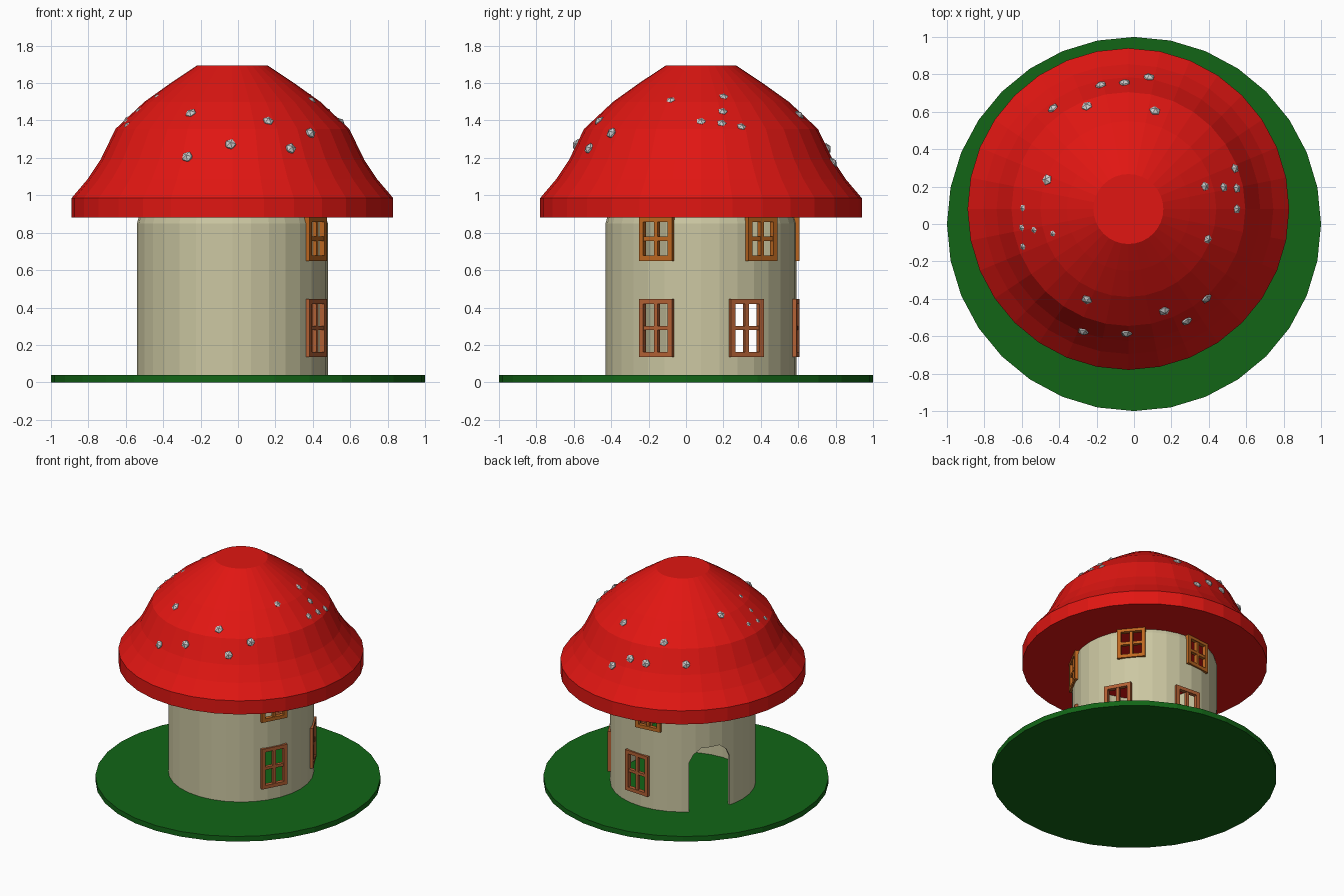
import bpy, bmesh, math
from mathutils import Matrix, Vector

if "Cube" in bpy.data.objects:
    bpy.data.objects.remove(bpy.data.objects["Cube"])

CX, CY, SEG = -0.03, 0.08, 32
WALL_R = 0.51


def material(name, rgb):
    m = bpy.data.materials.new(name)
    m.diffuse_color = (*rgb, 1)
    m.use_nodes = True
    m.node_tree.nodes["Principled BSDF"].inputs["Base Color"].default_value = m.diffuse_color
    return m


RED = material("red", (0.75, 0.008, 0.006))
GREEN = material("green", (0.006, 0.13, 0.008))
CREAM = material("cream", (0.6, 0.57, 0.36))
ORANGE = material("orange", (0.52, 0.14, 0.015))
BROWN = material("brown", (0.46, 0.12, 0.035))


def finish(bm, name, mat=None, matrix=None):
    bmesh.ops.recalc_face_normals(bm, faces=bm.faces)
    me = bpy.data.meshes.new(name)
    bm.to_mesh(me)
    bm.free()
    ob = bpy.data.objects.new(name, me)
    bpy.context.collection.objects.link(ob)
    if mat:
        me.materials.append(mat)
    if matrix:
        ob.matrix_world = matrix
    return ob


def revolve(name, profile, mat, x=0, y=0, closed=False):
    """Turn an (r, z) profile; open profiles get flat end caps."""
    bm = bmesh.new()
    rings = [[bm.verts.new((r * math.cos(2 * math.pi * i / SEG),
                            r * math.sin(2 * math.pi * i / SEG), z))
              for i in range(SEG)] for r, z in profile]
    pairs = list(zip(rings, rings[1:]))
    if closed:
        pairs.append((rings[-1], rings[0]))
    else:
        bm.faces.new(rings[0])
        bm.faces.new(rings[-1])
    for a, b in pairs:
        for i in range(SEG):
            j = (i + 1) % SEG
            bm.faces.new((a[i], a[j], b[j], b[i]))
    return finish(bm, name, mat, Matrix.Translation((x, y, 0)))


def radial(azimuth):
    """Frame at the house centre: local y points outward, x runs along the wall."""
    return Matrix.Translation((CX, CY, 0)) @ Matrix.Rotation(math.radians(azimuth - 90), 4, 'Z')


def box(bm, x0, x1, y0, y1, z0, z1):
    m = Matrix.Translation(((x0 + x1) / 2, (y0 + y1) / 2, (z0 + z1) / 2)) @ \
        Matrix.Diagonal((x1 - x0, y1 - y0, z1 - z0, 1))
    bmesh.ops.create_cube(bm, size=1, matrix=m)


def cut(target, cutter):
    mod = target.modifiers.new("cut", 'BOOLEAN')
    mod.operation, mod.solver, mod.object = 'DIFFERENCE', 'EXACT', cutter
    bpy.context.view_layer.objects.active = target
    bpy.ops.object.modifier_apply(modifier=mod.name)
    bpy.data.objects.remove(cutter)


# Ground disc
revolve("ground", [(1, 0), (1, 0.04)], GREEN)

# Mushroom cap
CAP = [(0.86, 0.88), (0.86, 0.985), (0.775, 1.085), (0.705, 1.19),
       (0.625, 1.355), (0.47, 1.50), (0.33, 1.60), (0.187, 1.695)]
revolve("cap", CAP, RED, CX, CY)

# Hollow stem wall with a softened top edge
wall = revolve("wall", [(WALL_R, 0.03), (WALL_R, 0.85), (0.5, 0.885), (0.485, 0.9),
                        (0.485, 0.03)], CREAM, CX, CY, closed=True)

# Arched doorway
bm = bmesh.new()
half = [(0.153, 0.0), (0.153, 0.42), (0.125, 0.48), (0.07, 0.525)]
outline = half + [(-x, z) for x, z in reversed(half)]
face = bm.faces.new([bm.verts.new((x, 0.36, z)) for x, z in outline])
ext = bmesh.ops.extrude_face_region(bm, geom=[face])
bmesh.ops.translate(bm, vec=(0, 0.3, 0),
                    verts=[v for v in ext["geom"] if isinstance(v, bmesh.types.BMVert)])
cut(wall, finish(bm, "door_cutter", None, radial(147.5)))

# Windows: opening in the wall plus a four-pane frame
W, BORDER, BAR = 0.1, 0.027, 0.011
windows = [("lower", a, 0.135, 0.445, BROWN) for a in (-28, 28.5, 86)] + \
          [("upper", a, 0.65, 0.885, ORANGE) for a in (-28, 39.5, 96.5)]
for n, (level, az, z0, z1, mat) in enumerate(windows):
    bm = bmesh.new()
    box(bm, -W + 0.012, W - 0.012, 0.4, 0.6, z0 + 0.012, z1 - 0.012)
    cut(wall, finish(bm, "window_cutter", None, radial(az)))
    bm = bmesh.new()
    y0, y1, zm = 0.49, 0.52, (z0 + z1) / 2
    for s in (-W, W - BORDER):
        box(bm, s, s + BORDER, y0, y1, z0, z1)
    for z in (z0, z1 - BORDER):
        box(bm, -W + BORDER, W - BORDER, y0, y1, z, z + BORDER)
    box(bm, -BAR, BAR, y0, y1 - 0.004, z0 + BORDER, z1 - BORDER)
    box(bm, -W + BORDER, W - BORDER, y0, y1 - 0.005, zm - BAR, zm + BAR)
    finish(bm, f"{level}_window_{n + 1}", mat, radial(az))


# Grey stones scattered on the cap: (x, y) grouped by size
def cap_point(x, y):
    """Height and outward normal of the cap above a plan position."""
    dx, dy = x - CX, y - CY
    r = math.hypot(dx, dy)
    for (ra, za), (rb, zb) in zip(CAP[1:], CAP[2:]):
        if rb <= r <= ra:
            z = za + (zb - za) * (ra - r) / (ra - rb)
            k = (zb - za) / (ra - rb)
            return z, Vector((dx / r * k, dy / r * k, 1)).normalized()


STONES = {
    0.033: [(-.176, .738), (-.05, .75), (.08, .78), (-.43, .615), (-.25, .625), (.11, .60),
            (-.25, -.40), (-.27, -.57), (-.04, -.58), (.16, -.46), (.28, -.515), (.385, -.395),
            (-.46, .235)],
    0.028: [(.375, .20), (.475, .195), (.535, .295), (.545, .19), (.545, .08), (.39, -.08)],
    0.022: [(-.59, .085), (-.53, -.03), (-.595, -.02), (-.43, -.05), (-.59, -.12)],
}
count = 0
for size, spots in STONES.items():
    for x, y in spots:
        count += 1
        z, normal = cap_point(x, y)
        bm = bmesh.new()
        bmesh.ops.create_icosphere(bm, subdivisions=1, radius=size)
        place = Matrix.Translation(Vector((x, y, z - 0.012))) @ \
            normal.to_track_quat('Z', 'Y').to_matrix().to_4x4() @ Matrix.Diagonal((1, 1, 0.8, 1))
        finish(bm, f"stone_{count}", None, place)
